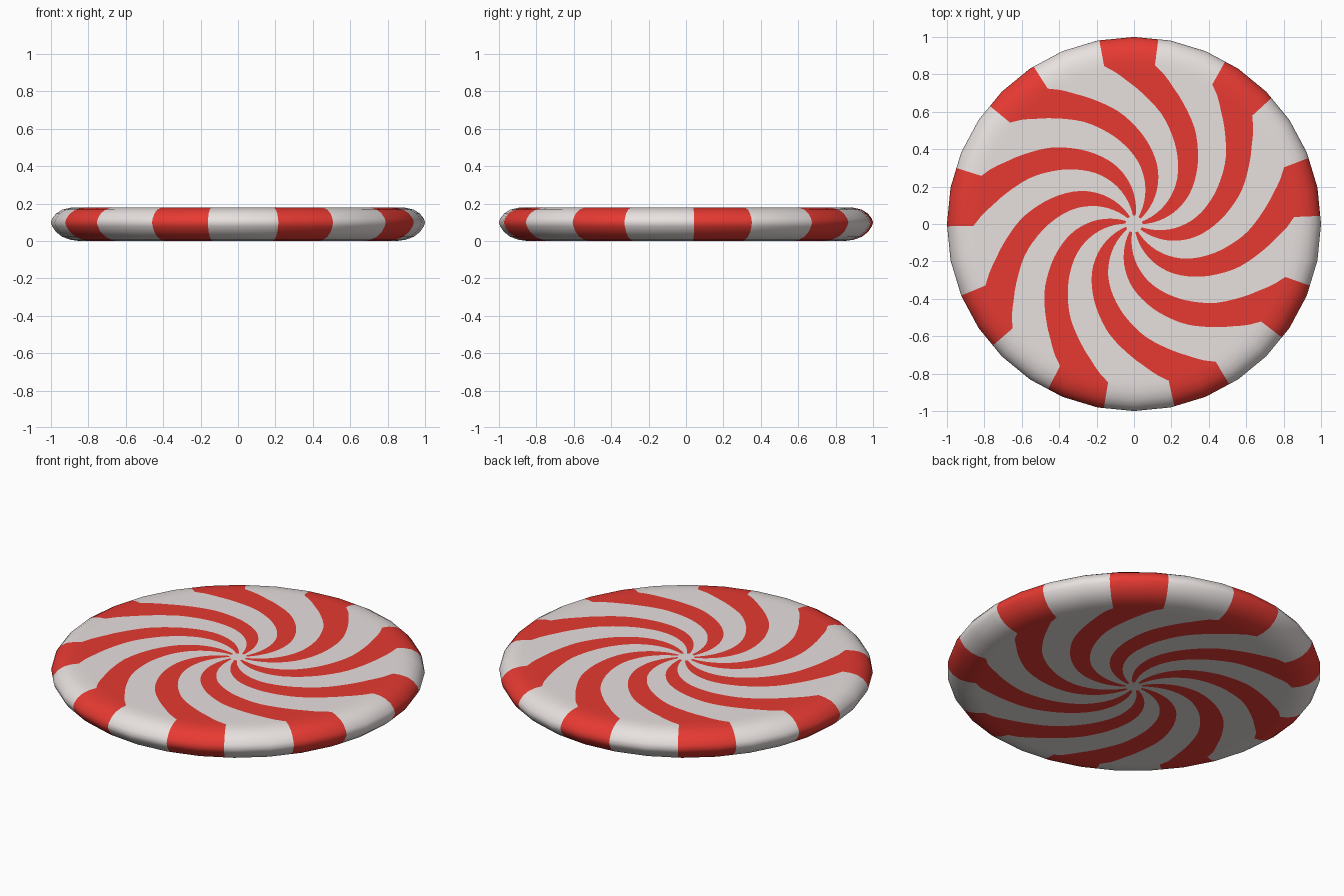
import bpy, bmesh, math

if "Cube" in bpy.data.objects:
    bpy.data.objects.remove(bpy.data.objects["Cube"])

SIDES = 32          # outline polygon
STRIPES = 9         # red swirls
EDGE_A, EDGE_B = 82.5, 100.7   # rim angles of the top red stripe (degrees)

# swirl: stripe rotation (degrees) against radius
SWIRL = [(0.0, -88), (0.05, -83), (0.21, -67.5), (0.325, -55.5), (0.42, -44.5),
         (0.53, -32.5), (0.60, -25.5), (0.68, -16.5), (0.76, -8.5), (0.82, -3.5),
         (0.86, -1), (0.9, 0), (2, 0)]


def twist(r):
    for (r0, a0), (r1, a1) in zip(SWIRL, SWIRL[1:]):
        if r <= r1:
            return a0 + (a1 - a0) * (r - r0) / (r1 - r0)
    return 0.0


def material(name, rgb):
    m = bpy.data.materials.new(name)
    m.diffuse_color = (*rgb, 1)
    m.use_nodes = True
    m.node_tree.nodes["Principled BSDF"].inputs["Base Color"].default_value = m.diffuse_color
    return m


# columns: polygon corners plus both edges of every stripe
angles = {round(i * 360 / SIDES, 3) for i in range(SIDES)}
period = 360 / STRIPES
for k in range(STRIPES):
    angles |= {round((EDGE_A + k * period) % 360, 3), round((EDGE_B + k * period) % 360, 3)}
angles = sorted(angles)
n = len(angles)


def is_red(a):
    return (a - EDGE_A) % period < EDGE_B - EDGE_A


def polygon_factor(a):
    step = 360 / SIDES
    return math.cos(math.pi / SIDES) / math.cos(math.radians(a % step - step / 2))


# profile from bottom centre, round the rim, to top centre
flat = [0.045, 0.07] + [0.1 + 0.03 * i for i in range(25)]
rim = [(0.85, 0.0), (0.895, 0.006), (0.94, 0.022), (0.975, 0.05), (0.993, 0.078), (1.0, 0.098),
       (0.993, 0.12), (0.972, 0.147), (0.94, 0.167), (0.90, 0.177), (0.86, 0.18)]
profile = [(r, 0.0) for r in flat] + rim + [(r, 0.18) for r in reversed(flat)]

# candy disc
bm = bmesh.new()
rings = []
for r, z in profile:
    ring = []
    for a in angles:
        # the swirl fades to straight bands on the rounded rim
        on_rim = r >= 0.85
        t = math.radians(a + (0 if on_rim else twist(r)))
        rr = r * (polygon_factor(a) if on_rim else 1)
        ring.append(bm.verts.new((rr * math.cos(t), rr * math.sin(t), z)))
    rings.append(ring)
for lo, hi in zip(rings, rings[1:]):
    for j in range(n):
        k = (j + 1) % n
        f = bm.faces.new((lo[j], lo[k], hi[k], hi[j]))
        mid = angles[j] + ((angles[k] - angles[j]) % 360) / 2
        f.material_index = 1 if is_red(mid) else 0
# white centre spots
bm.faces.new(list(reversed(rings[0])))
bm.faces.new(rings[-1])
bmesh.ops.recalc_face_normals(bm, faces=bm.faces)

mesh = bpy.data.meshes.new("mint_disc")
bm.to_mesh(mesh)
bm.free()
mesh.materials.append(material("sugar_white", (0.80, 0.75, 0.735)))
mesh.materials.append(material("candy_red", (0.80, 0.042, 0.032)))
disc = bpy.data.objects.new("mint_disc", mesh)
bpy.context.collection.objects.link(disc)
bpy.context.view_layer.objects.active = disc
disc.select_set(True)
bpy.ops.object.shade_smooth_by_angle(angle=math.radians(40))
